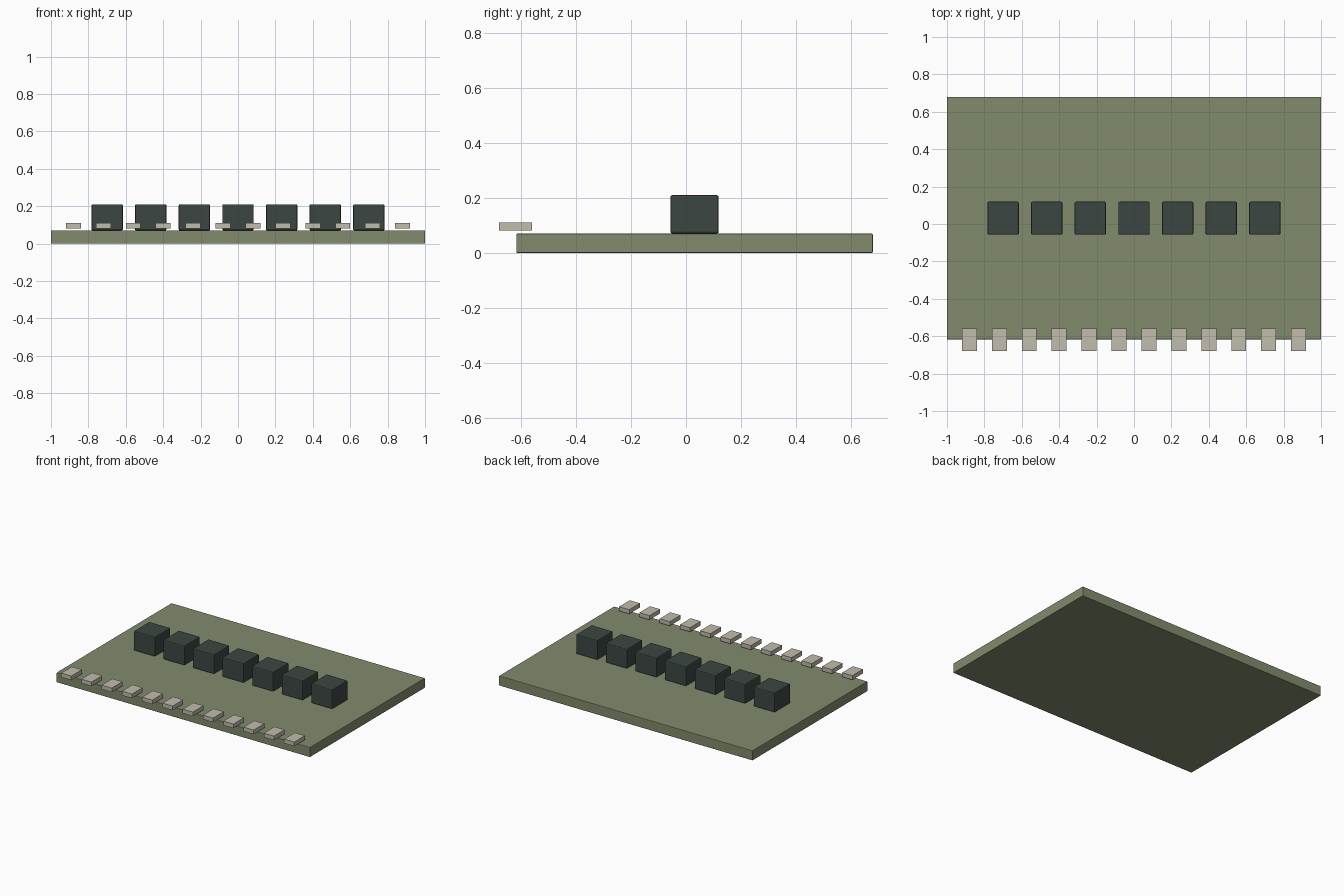
import bpy

cube = bpy.data.objects.get("Cube")
if cube:
    bpy.data.objects.remove(cube, do_unlink=True)


def material(name, rgb):
    mat = bpy.data.materials.new(name)
    mat.use_nodes = True
    mat.diffuse_color = (*rgb, 1)
    mat.node_tree.nodes["Principled BSDF"].inputs["Base Color"].default_value = (*rgb, 1)
    return mat


def box(name, center, size, mat, bevel=0):
    bpy.ops.mesh.primitive_cube_add(size=1, location=center)
    obj = bpy.context.object
    obj.name = name
    obj.scale = size
    bpy.ops.object.transform_apply(location=False, rotation=False, scale=True)
    obj.data.materials.append(mat)
    if bevel:
        mod = obj.modifiers.new("edge_bevel", "BEVEL")
        mod.width = bevel
        mod.segments = 2
    return obj


green = material("olive_green", (0.223, 0.258, 0.153))
dark = material("dark_slate", (0.045, 0.061, 0.054))
metal = material("pale_metal", (0.533, 0.503, 0.418))

# Flat board
BOARD_Y, BOARD_TOP = 0.031, 0.07
box("board", (0, BOARD_Y, BOARD_TOP / 2), (2, 1.296, BOARD_TOP), green, 0.003)

# Row of blocks across the middle
for i in range(7):
    x = (i - 3) * 0.2333
    box(f"block_{i + 1}", (x, BOARD_Y, 0.14), (0.168, 0.176, 0.14), dark, 0.007)

# Row of contacts overhanging the front edge
for i in range(12):
    x = (i - 5.5) * 0.16
    box(f"contact_{i + 1}", (x, -0.62, 0.096), (0.08, 0.12, 0.03), metal)
